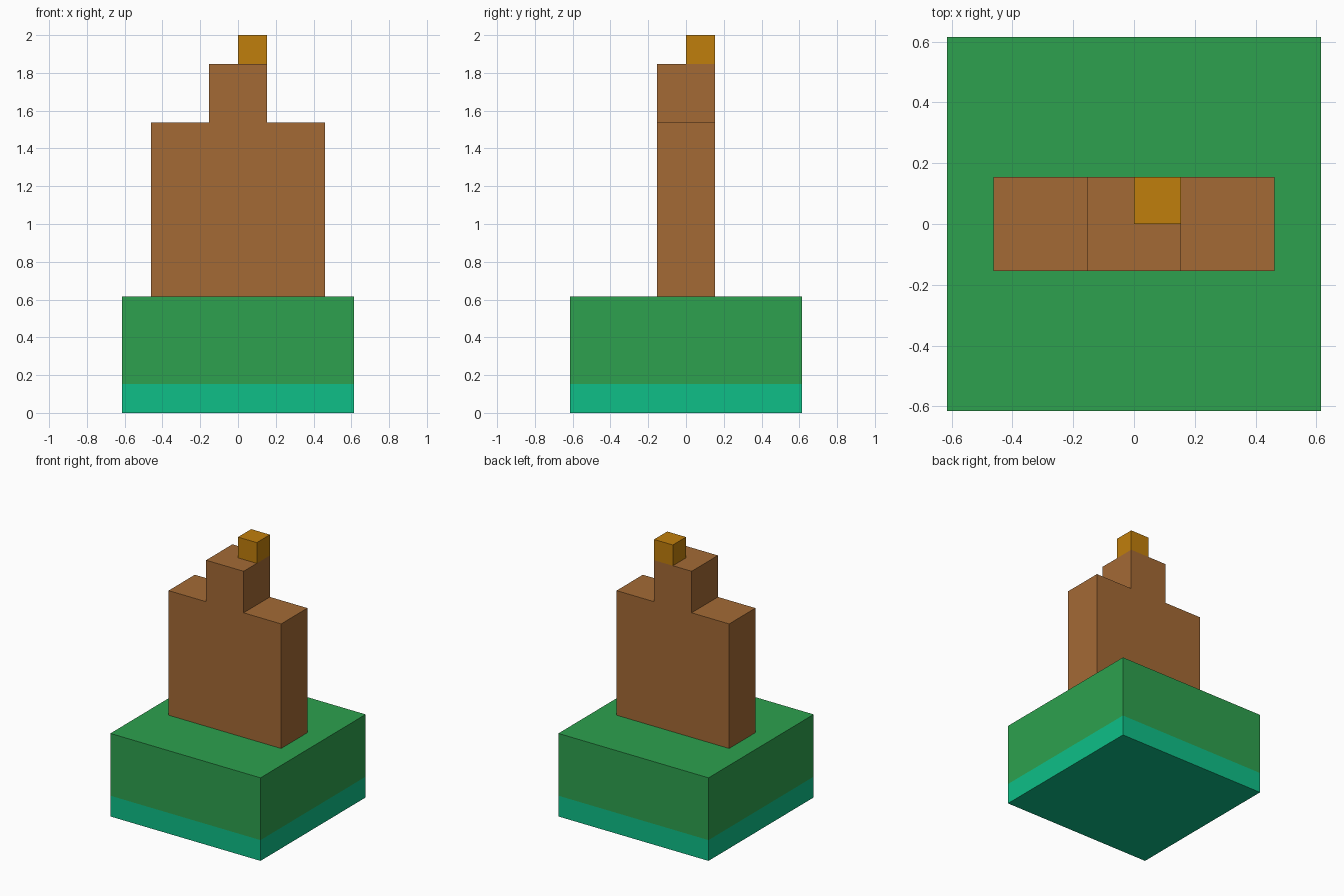
import bpy, bmesh

if "Cube" in bpy.data.objects:
    bpy.data.objects.remove(bpy.data.objects["Cube"], do_unlink=True)

U = 2 / 13  # one block; the model is 13 blocks tall


def material(name, rgb):
    """Flat material from an 8-bit sRGB colour, stored as linear values."""
    lin = [c / 255 / 12.92 if c <= 10 else ((c / 255 + 0.055) / 1.055) ** 2.4 for c in rgb]
    mat = bpy.data.materials.new(name)
    mat.use_nodes = True
    mat.diffuse_color = (*lin, 1)
    mat.node_tree.nodes["Principled BSDF"].inputs["Base Color"].default_value = (*lin, 1)
    return mat


def prism(name, profile, y0, y1, mats):
    """Extrude an x-z outline, given in blocks, from y0 to y1."""
    bm = bmesh.new()
    face = bm.faces.new([bm.verts.new((x * U, y0 * U, z * U)) for x, z in profile])
    ext = bmesh.ops.extrude_face_region(bm, geom=[face])
    moved = [v for v in ext["geom"] if isinstance(v, bmesh.types.BMVert)]
    bmesh.ops.translate(bm, verts=moved, vec=(0, (y1 - y0) * U, 0))
    bmesh.ops.recalc_face_normals(bm, faces=bm.faces)
    mesh = bpy.data.meshes.new(name)
    bm.to_mesh(mesh)
    bm.free()
    obj = bpy.data.objects.new(name, mesh)
    for mat in mats:
        mesh.materials.append(mat)
    bpy.context.collection.objects.link(obj)
    return obj


def box(x0, x1, z0, z1):
    return [(x0, z0), (x1, z0), (x1, z1), (x0, z1)]


green = material("green", (45, 161, 78))
teal = material("teal", (14, 191, 135))
brown = material("brown", (164, 106, 53))
amber = material("amber", (192, 126, 12))

# Square base, cut one block up so the lower band can be teal
base = prism("base", box(-4, 4, 0, 4), -4, 4, [green, teal])
bm = bmesh.new()
bm.from_mesh(base.data)
bmesh.ops.bisect_plane(bm, geom=bm.verts[:] + bm.edges[:] + bm.faces[:],
                       plane_co=(0, 0, U), plane_no=(0, 0, 1))
for f in bm.faces:
    f.material_index = 1 if f.calc_center_median().z < U else 0
bm.to_mesh(base.data)
bm.free()

# Stepped slab with a raised middle
half = [(3, 4), (3, 10), (1, 10), (1, 12)]
prism("stepped_body", half + [(-x, z) for x, z in reversed(half)], -1, 1, [brown])

# Small block on the back left corner of the raised middle
prism("top_block", box(0, 1, 12, 13), 0, 1, [amber])
